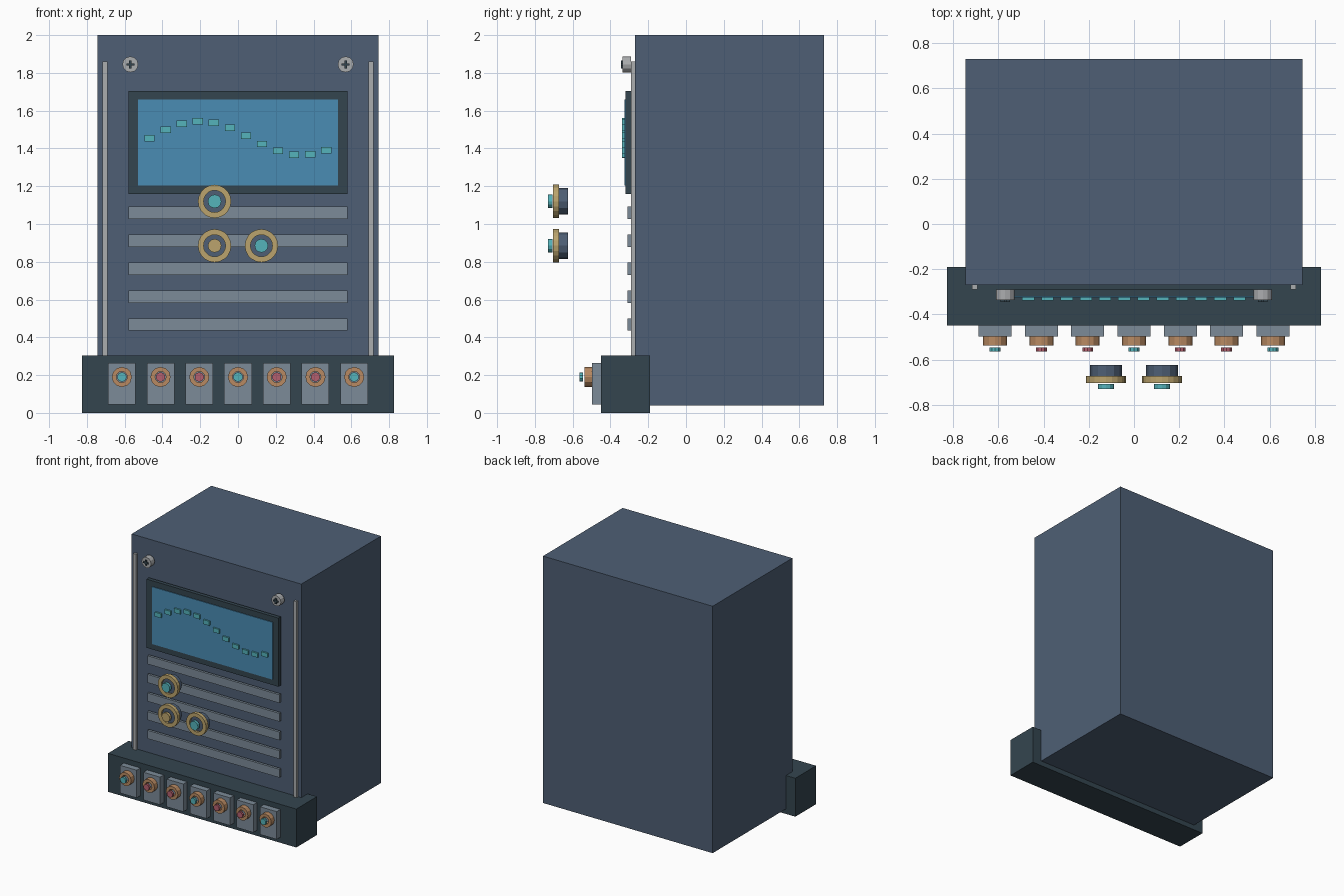
import bpy, bmesh, math
from mathutils import Matrix

cube = bpy.data.objects.get("Cube")
if cube:
    bpy.data.objects.remove(cube, do_unlink=True)


def material(name, hex_code):
    lin = []
    for i in (0, 2, 4):
        c = int(hex_code[i:i + 2], 16) / 255
        lin.append(c / 12.92 if c <= 0.04045 else ((c + 0.055) / 1.055) ** 2.4)
    m = bpy.data.materials.new(name)
    m.use_nodes = True
    m.diffuse_color = (*lin, 1)
    m.node_tree.nodes["Principled BSDF"].inputs["Base Color"].default_value = (*lin, 1)
    return m


BODY = material("slate blue", "4E5F75")
DARK = material("dark slate", "34454F")
SCREEN = material("screen blue", "4A8CB4")
CYAN = material("cyan", "55B3BB")
GREY = material("blue grey", "7C8B98")
STEEL = material("light steel", "ABADAF")
GOLD = material("gold", "BBA46D")
COPPER = material("copper", "B98A62")
RED = material("muted red", "B5606E")


def finish(name, bm, mat):
    bmesh.ops.recalc_face_normals(bm, faces=bm.faces)
    mesh = bpy.data.meshes.new(name)
    bm.to_mesh(mesh)
    bm.free()
    mesh.materials.append(mat)
    obj = bpy.data.objects.new(name, mesh)
    bpy.context.collection.objects.link(obj)
    return obj


def box(name, mat, x, y, z):
    """Box from (min, max) pairs."""
    bm = bmesh.new()
    size = [b - a for a, b in (x, y, z)]
    mid = [(a + b) / 2 for a, b in (x, y, z)]
    bmesh.ops.create_cube(bm, size=1, matrix=Matrix.Translation(mid) @ Matrix.Diagonal((*size, 1)))
    return finish(name, bm, mat)


def disc(name, mat, x, z, radius, y, sides=12):
    """Cylinder whose axis runs front to back."""
    bm = bmesh.new()
    place = Matrix.Translation((x, sum(y) / 2, z)) @ Matrix.Rotation(math.pi / 2, 4, "X")
    bmesh.ops.create_cone(bm, cap_ends=True, segments=sides, radius1=radius, radius2=radius,
                          depth=y[1] - y[0], matrix=place)
    return finish(name, bm, mat)


def ring(name, mat, x, z, inner, outer, y, sides=20):
    """Square-section ring whose axis runs front to back."""
    bm = bmesh.new()
    loops = []
    for i in range(sides):
        a = math.tau * i / sides
        loops.append([bm.verts.new((x + r * math.cos(a), d, z + r * math.sin(a)))
                      for r, d in ((inner, y[0]), (outer, y[0]), (outer, y[1]), (inner, y[1]))])
    for i in range(sides):
        p, q = loops[i - 1], loops[i]
        for k in range(4):
            bm.faces.new((p[k - 1], p[k], q[k], q[k - 1]))
    return finish(name, bm, mat)


# Cabinet and front plinth
box("cabinet", BODY, (-0.745, 0.745), (-0.27, 0.73), (0.04, 2))
box("plinth", DARK, (-0.827, 0.827), (-0.45, -0.19), (0, 0.305))

# Edge rails and cross-head screws
for side, label in ((1, "left"), (-1, "right")):
    x = 0.705 * side
    box(label + "_rail", STEEL, (x - 0.013, x + 0.013), (-0.29, -0.27), (0.28, 1.86))
    x = 0.57 * side
    disc(label + "_screw", STEEL, x, 1.845, 0.042, (-0.336, -0.29))
    box(label + "_screw_slot_wide", DARK, (x - 0.021, x + 0.021), (-0.345, -0.335), (1.839, 1.851))
    box(label + "_screw_slot_tall", DARK, (x - 0.006, x + 0.006), (-0.345, -0.335), (1.824, 1.866))

# Display with a wave of small blocks
box("display_frame", DARK, (-0.58, 0.58), (-0.32, -0.29), (1.16, 1.705))
box("display_screen", SCREEN, (-0.53, 0.53), (-0.325, -0.318), (1.205, 1.66))
for i in range(12):
    x = -0.468 + 0.085 * i
    z = 1.455 + 0.09 * math.sin(i / 2)
    box(f"wave_block_{i + 1}", CYAN, (x - 0.027, x + 0.027), (-0.338, -0.322), (z - 0.017, z + 0.017))

# Vent slats
for i in range(5):
    z = 1.06 - 0.148 * i
    box(f"vent_slat_{i + 1}", GREY, (-0.58, 0.58), (-0.31, -0.29), (z - 0.033, z + 0.033))

# Control knobs standing off the front
for i, (x, z, cap) in enumerate(((-0.124, 1.12, CYAN), (-0.124, 0.885, GOLD), (0.124, 0.885, CYAN))):
    disc(f"knob_body_{i + 1}", BODY, x, z, 0.07, (-0.687, -0.625))
    ring(f"knob_ring_{i + 1}", GOLD, x, z, 0.058, 0.088, (-0.703, -0.673))
    disc(f"knob_cap_{i + 1}", cap, x, z, 0.036, (-0.73, -0.708))

# Row of sockets on the plinth
for i in range(7):
    x = 0.205 * (i - 3)
    box(f"socket_plate_{i + 1}", GREY, (x - 0.073, x + 0.073), (-0.497, -0.45), (0.045, 0.265))
    ring(f"socket_ring_{i + 1}", COPPER, x, 0.19, 0.029, 0.053, (-0.537, -0.497), 12)
    disc(f"socket_light_{i + 1}", RED if i % 3 else CYAN, x, 0.19, 0.025, (-0.565, -0.546), 10)
